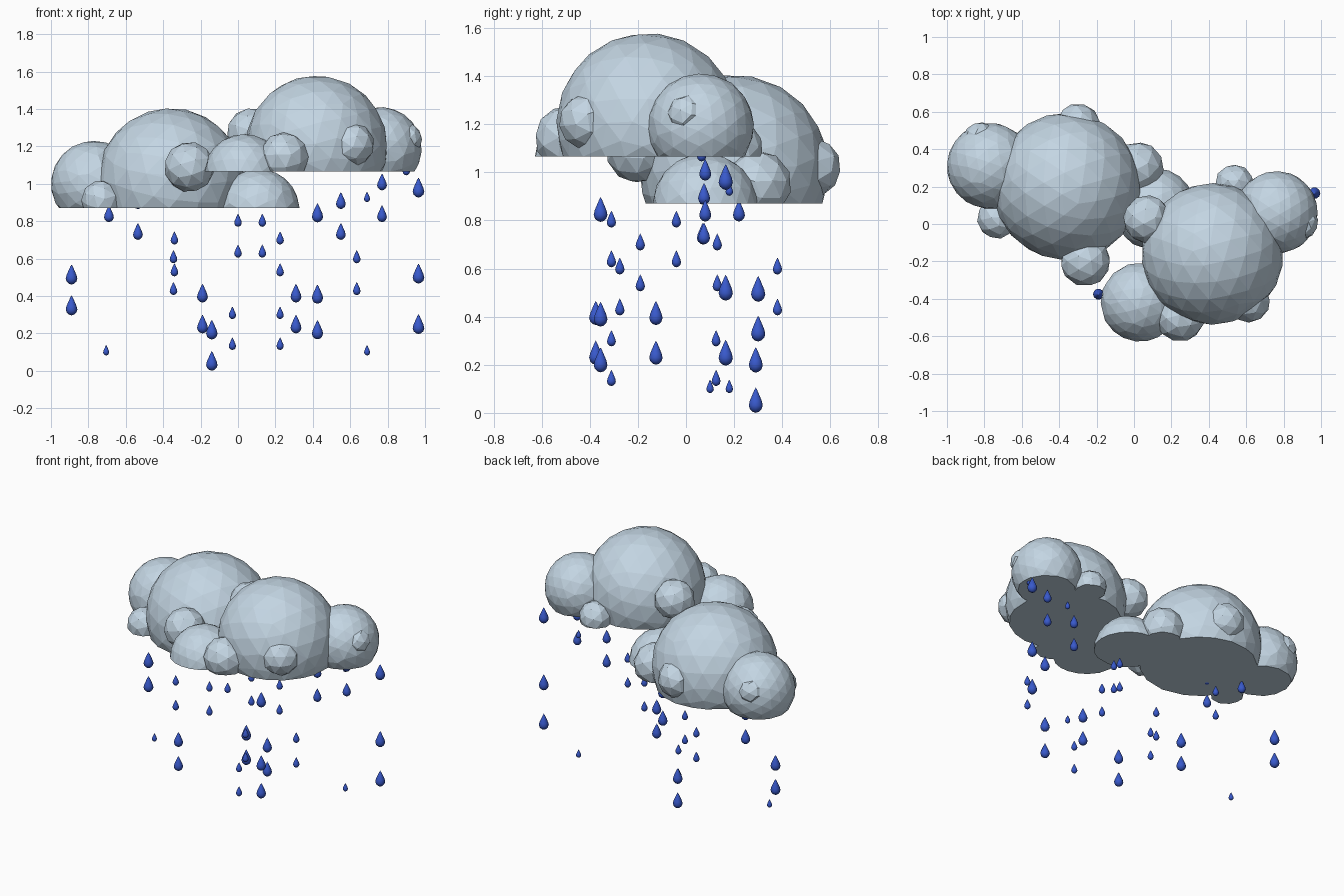
import bpy, bmesh
from math import radians, cos, sin, tau
from mathutils import Matrix, Vector

if "Cube" in bpy.data.objects:
    bpy.data.objects.remove(bpy.data.objects["Cube"])


def material(name, rgb):
    m = bpy.data.materials.new(name)
    m.diffuse_color = (*rgb, 1)
    m.use_nodes = True
    m.node_tree.nodes["Principled BSDF"].inputs["Base Color"].default_value = m.diffuse_color
    return m


def add_object(name, mesh, loc=(0, 0, 0)):
    ob = bpy.data.objects.new(name, mesh)
    ob.location = loc
    bpy.context.collection.objects.link(ob)
    return ob


cloud_mat = material("cloud_grey", (0.55, 0.67, 0.77))
rain_mat = material("rain_blue", (0.04, 0.10, 0.60))

# Cloud lobes: centre relative to the flat base under the main puff, radius, subdivisions
LOBES = [
    ((0.00, 0.00, 0.14), 0.395, 3),    # main puff
    ((-0.41, 0.11, 0.13), 0.230, 3),   # big side puff
    ((-0.46, 0.25, 0.18), 0.095, 2),   # bump on side puff
    ((0.06, 0.32, 0.15), 0.125, 2),    # back bump
    ((0.38, 0.10, 0.08), 0.140, 2),    # low bump
    ((0.10, -0.40, 0.22), 0.135, 2),   # front bump
    ((-0.37, -0.17, 0.04), 0.110, 2),  # small base bump
    ((0.47, -0.12, -0.01), 0.220, 3),  # low far puff
]


def cloud_mesh():
    bm = bmesh.new()
    for i, (c, r, sub) in enumerate(LOBES):
        turn = Matrix.Rotation(0.7 * i + 0.3, 4, Vector((1, 0.6, 0.4)))
        bmesh.ops.create_icosphere(bm, subdivisions=sub, radius=r,
                                   matrix=Matrix.Translation(c) @ turn)
    me = bpy.data.meshes.new("lobes")
    bm.to_mesh(me)
    bm.free()
    lobes = add_object("lobes", me)

    # Box above the base plane: fuses the lobes and slices them flat
    bm = bmesh.new()
    bmesh.ops.create_cube(bm, size=4, matrix=Matrix.Translation((0, 0, 2)))
    me = bpy.data.meshes.new("base_cutter")
    bm.to_mesh(me)
    bm.free()
    cutter = add_object("base_cutter", me)
    cutter.hide_render = True

    cut = lobes.modifiers.new("cut", 'BOOLEAN')
    cut.operation, cut.solver, cut.use_self = 'INTERSECT', 'EXACT', True
    cut.object = cutter
    dec = lobes.modifiers.new("facet", 'DECIMATE')
    dec.ratio = 0.5
    dg = bpy.context.evaluated_depsgraph_get()
    mesh = bpy.data.meshes.new_from_object(lobes.evaluated_get(dg))
    bpy.data.objects.remove(lobes)
    bpy.data.objects.remove(cutter)
    mesh.materials.clear()
    mesh.materials.append(cloud_mat)
    return mesh


mesh = cloud_mesh()
add_object("low_cloud", mesh, (-0.36, 0.20, 0.87))
high = add_object("high_cloud", mesh, (0.42, -0.16, 1.065))
high.rotation_euler.z = radians(-132)
high.scale = (0.96, 0.96, 0.96)


# Raindrop: lathed teardrop of unit height, centred at mid height
def drop_mesh(n=10):
    profile = [(0.13, -0.46), (0.24, -0.36), (0.29, -0.21),
               (0.25, -0.03), (0.15, 0.20), (0.06, 0.40)]
    bm = bmesh.new()
    rings = [[bm.verts.new((r * cos(tau * k / n), r * sin(tau * k / n), z))
              for k in range(n)] for r, z in profile]
    bot, top = bm.verts.new((0, 0, -0.5)), bm.verts.new((0, 0, 0.5))
    for k in range(n):
        j = (k + 1) % n
        bm.faces.new((bot, rings[0][j], rings[0][k]))
        bm.faces.new((top, rings[-1][k], rings[-1][j]))
        for a, b in zip(rings, rings[1:]):
            bm.faces.new((a[k], a[j], b[j], b[k]))
    for f in bm.faces:
        f.smooth = True
    me = bpy.data.meshes.new("raindrop")
    bm.to_mesh(me)
    bm.free()
    me.materials.append(rain_mat)
    return me


# Rain columns: x, y, drop height, heights of the drops in the column
RAIN = [
    (-0.89, 0.30, 0.107, (0.515, 0.35)),
    (-0.705, 0.10, 0.056, (0.11,)),
    (-0.69, 0.22, 0.09, (0.84,)),
    (-0.535, 0.07, 0.09, (0.91, 0.745)),
    (-0.34, -0.19, 0.07, (0.71, 0.54)),
    (-0.345, 0.38, 0.07, (0.61, 0.44)),
    (-0.19, -0.375, 0.10, (0.415, 0.25)),
    (-0.14, 0.29, 0.105, (0.22, 0.053)),
    (-0.03, 0.125, 0.067, (0.31, 0.145)),
    (0.00, -0.31, 0.07, (0.805, 0.64)),
    (0.13, -0.04, 0.07, (0.805, 0.64)),
    (0.225, 0.13, 0.07, (0.71, 0.54)),
    (0.225, -0.31, 0.067, (0.31, 0.145)),
    (0.31, -0.125, 0.10, (0.415, 0.25)),
    (0.425, -0.355, 0.103, (0.845, 0.41, 0.22)),
    (0.55, 0.075, 0.09, (0.91, 0.745)),
    (0.635, -0.275, 0.07, (0.61, 0.44)),
    (0.69, 0.18, 0.056, (0.93, 0.11)),
    (0.77, 0.08, 0.09, (1.01, 0.84)),
    (0.90, 0.065, 0.07, (1.08,)),
    (0.965, 0.165, 0.107, (0.98, 0.52, 0.25)),
]
drop = drop_mesh()
for x, y, h, zs in RAIN:
    for z in zs:
        add_object("raindrop", drop, (x, y, z)).scale = (h, h, h)
